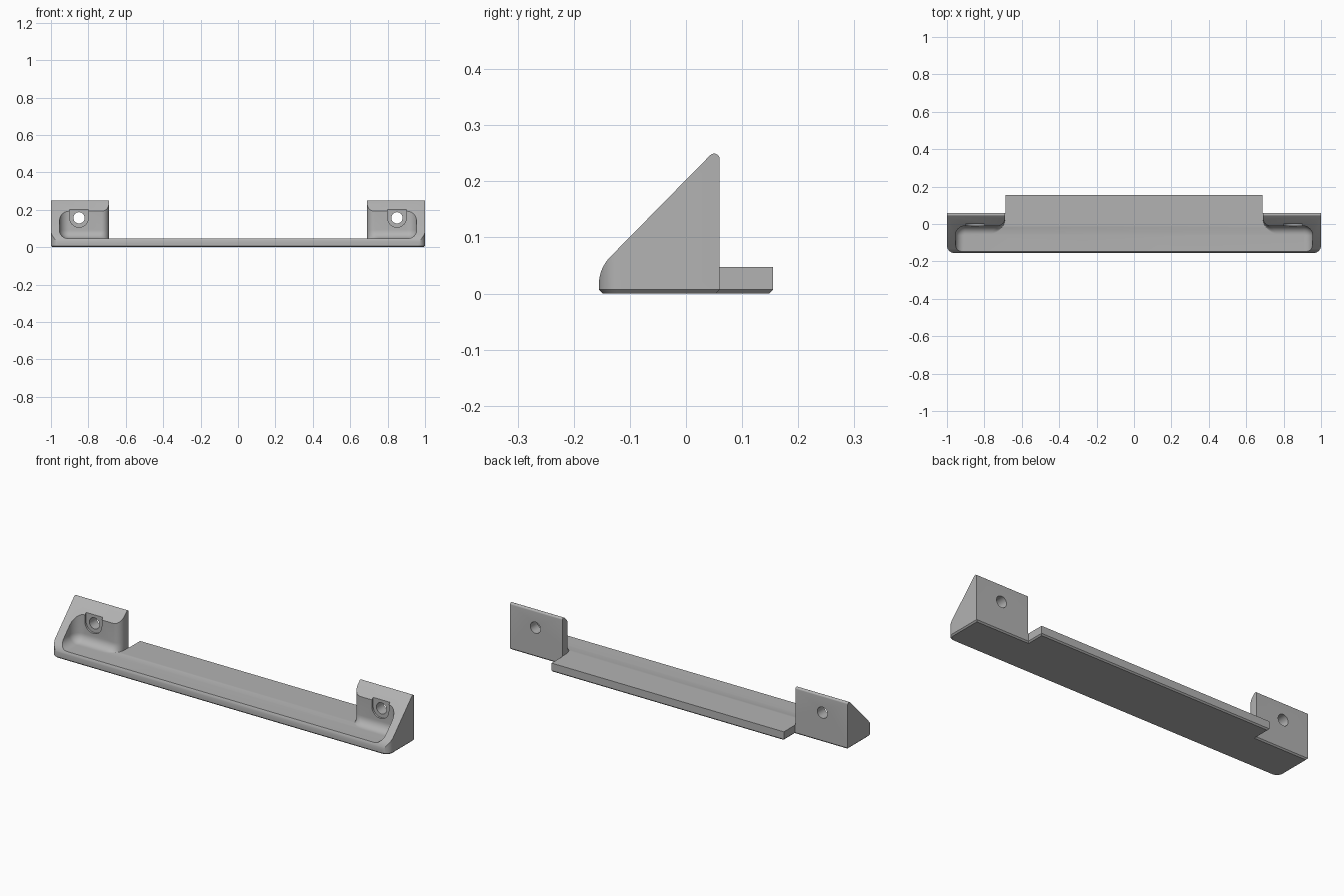
import bpy, bmesh, math

if "Cube" in bpy.data.objects:
    bpy.data.objects.remove(bpy.data.objects["Cube"], do_unlink=True)

FLOOR = 0.047      # top of the flat plate
FILLET = 0.045     # rounding between pocket floor and walls
HOLE_X, HOLE_Z = 0.85, 0.157


def arc(cx, cy, r, a0, a1, n=10):
    """Points on an arc, angles in degrees."""
    steps = [math.radians(a0 + (a1 - a0) * i / n) for i in range(n + 1)]
    return [(cx + r * math.cos(a), cy + r * math.sin(a)) for a in steps]


def mirrored(half):
    """Close a right-hand outline with its mirror image."""
    return half + [(-x, y) for x, y in reversed(half)]


def loft(name, rings):
    """Solid through a stack of rings with equal point counts."""
    bm = bmesh.new()
    vs = [[bm.verts.new(p) for p in ring] for ring in rings]
    n = len(vs[0])
    for a, b in zip(vs, vs[1:]):
        for i in range(n):
            j = (i + 1) % n
            bm.faces.new((a[i], a[j], b[j], b[i]))
    bm.faces.new(vs[0][::-1])
    bm.faces.new(vs[-1])
    bmesh.ops.recalc_face_normals(bm, faces=bm.faces[:])
    me = bpy.data.meshes.new(name)
    bm.to_mesh(me)
    bm.free()
    ob = bpy.data.objects.new(name, me)
    bpy.context.collection.objects.link(ob)
    return ob


def combine(body, tool, operation):
    """Apply a boolean and discard the tool."""
    tool.hide_render = True
    mod = body.modifiers.new("cut", 'BOOLEAN')
    mod.operation, mod.solver, mod.object = operation, 'EXACT', tool
    bpy.context.view_layer.objects.active = body
    bpy.ops.object.modifier_apply(modifier=mod.name)
    bpy.data.objects.remove(tool, do_unlink=True)


def plan(d):
    """Footprint: wide front with rounded corners and a narrower rear shelf."""
    return mirrored(arc(0.96, -0.115, 0.04 - d, 270, 360)
                    + [(1 - d, 0.06 - d), (0.688 - d, 0.06 - d), (0.688 - d, 0.155 - d)])


def pocket(d):
    """Open area between the end walls, drawn in by d near the floor."""
    rc = 0.052 - d
    return mirrored([(0.955 - d, -0.4)]
                    + arc(0.955 - d - rc, -0.01 - d - rc, rc, 0, 90)
                    + arc(0.73 + d, 0.03, 0.04 + d, 270, 180)
                    + [(0.69, 0.4)])


# Footprint prism with a small chamfer round the underside
body = loft("mounting_bracket", [[(x, y, z) for x, y in plan(d)]
                                 for z, d in ((0, 0.007), (0.007, 0), (0.4, 0))])

# Side profile: rounded nose, 45 degree slope, rounded crest, rear shelf
r = 0.07
nose = arc(-0.1552 + r, 0.0452 - r * math.tan(math.pi / 8), r, 180, 135)
crest = arc(0.0502, 0.2395, 0.01, 135, 0, 8)
side = [(-0.1552, -0.1)] + nose + crest + [(0.0602, 0.06), (0.3, 0.06), (0.3, -0.1)]
profile = loft("side_profile", [[(x, y, z) for y, z in side] for x in (-1.2, 1.2)])
combine(body, profile, 'INTERSECT')

# Pocket with filleted floor, leaving the two end brackets
rings = []
for i in range(9):
    t = math.pi / 2 * i / 8
    d = FILLET * (1 - math.sin(t))
    z = FLOOR + FILLET * (1 - math.cos(t))
    rings.append([(x, y, z) for x, y in pocket(d)])
rings.append([(x, y, 0.4) for x, y in pocket(0)])
combine(body, loft("pocket_cutter", rings), 'DIFFERENCE')

# Screw seats and through holes
for s in (-1, 1):
    cx = s * HOLE_X
    seat = arc(cx, HOLE_Z, 0.05, 180, 360, 20) + [(cx + 0.05, 0.4), (cx - 0.05, 0.4)]
    combine(body, loft("seat_cutter", [[(x, y, z) for x, z in seat]
                                       for y in (-0.2, 0.0)]), 'DIFFERENCE')
    hole = arc(cx, HOLE_Z, 0.03, 0, 348.75, 31)
    combine(body, loft("hole_cutter", [[(x, y, z) for x, z in hole]
                                       for y in (-0.2, 0.2)]), 'DIFFERENCE')

# Single grey material
grey = bpy.data.materials.new("grey")
grey.use_nodes = True
color = (0.45, 0.45, 0.45, 1)
grey.diffuse_color = color
grey.node_tree.nodes["Principled BSDF"].inputs["Base Color"].default_value = color
body.data.materials.clear()
body.data.materials.append(grey)
for poly in body.data.polygons:
    poly.material_index = 0

# Smooth fillets, sharp edges
bpy.ops.object.select_all(action='DESELECT')
body.select_set(True)
bpy.context.view_layer.objects.active = body
bpy.ops.object.shade_smooth_by_angle(angle=math.radians(25))
